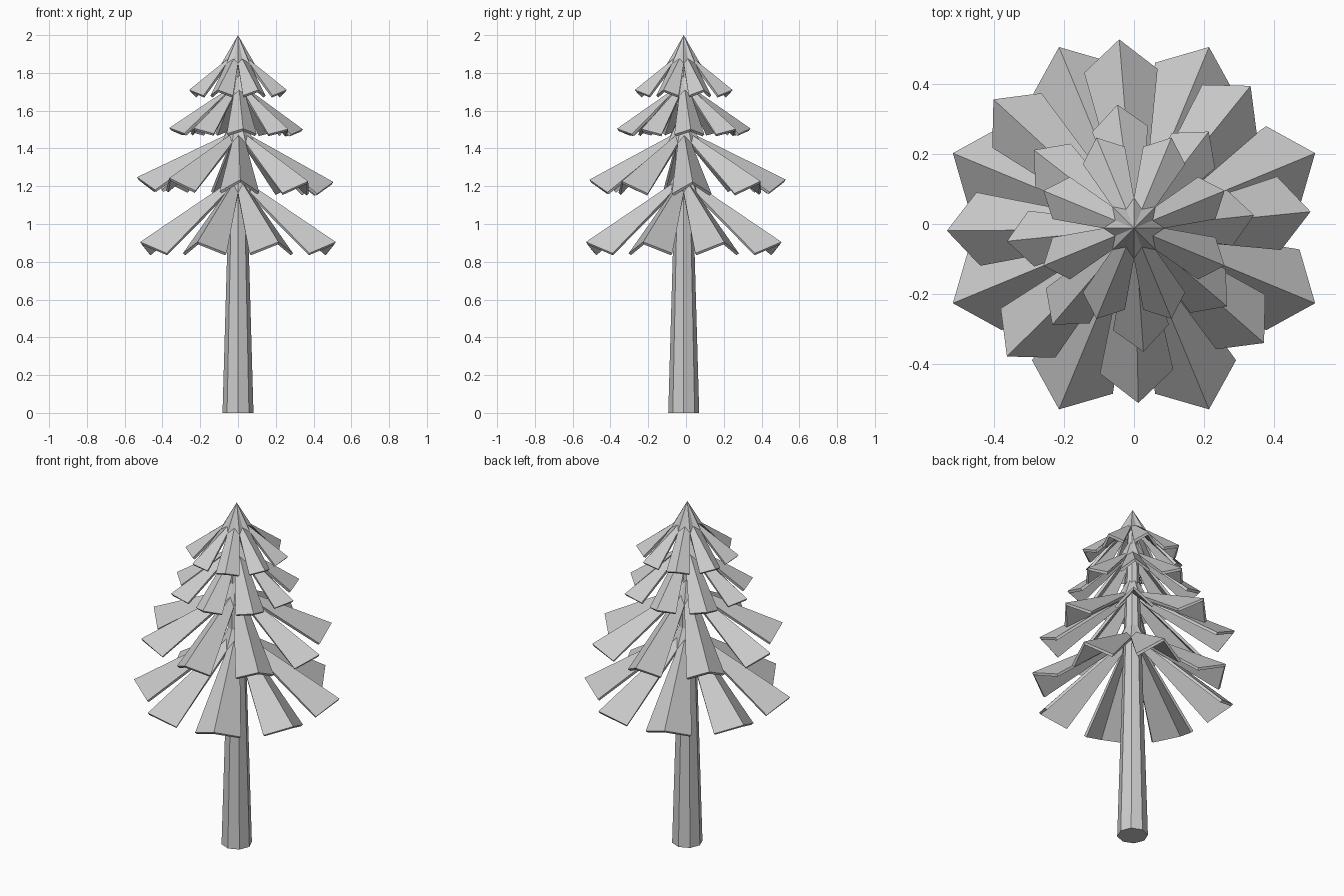
import bpy, bmesh
from math import radians, cos, sin

if "Cube" in bpy.data.objects:
    bpy.data.objects.remove(bpy.data.objects["Cube"])

N = 8          # boughs per tier
AXIS_Y = -0.012


def bough_tier(name, angle, apex_z, bend, valley, tip, corner, centre=(0, 0), tilt=0):
    """Star cap with eight folded boughs. bend/valley/tip are (radius, z),
    corner is (along, sideways, z). The centre shift grows towards the tips."""
    bm = bmesh.new()
    cy = AXIS_Y

    def polar(r, deg, z, side=0, shift=0):
        a = radians(deg)
        x = r * cos(a) - side * sin(a) + centre[0] * shift
        y = r * sin(a) + side * cos(a) + centre[1] * shift
        return bm.verts.new((x, y + cy, z + tilt * x))

    apex = bm.verts.new((0, cy, apex_z))
    step = 360 / N
    valleys = [polar(valley[0], angle + step * (i - 0.5), valley[1]) for i in range(N)]
    for i in range(N):
        a = angle + step * i
        right, left = valleys[i], valleys[(i + 1) % N]
        fold = polar(*[bend[0], a, bend[1]])
        end = polar(tip[0], a, tip[1], 0, 1)
        cr = polar(corner[0], a, corner[2], -corner[1], 1)
        cl = polar(corner[0], a, corner[2], corner[1], 1)
        # cap facets, then the two sides of the folded bough
        for f in ((apex, right, fold), (apex, fold, left),
                  (fold, right, cr, end), (fold, end, cl, left)):
            bm.faces.new(f)
    me = bpy.data.meshes.new(name)
    bm.to_mesh(me)
    bm.free()
    ob = bpy.data.objects.new(name, me)
    bpy.context.collection.objects.link(ob)
    mod = ob.modifiers.new("thickness", 'SOLIDIFY')
    mod.thickness = 0.016
    mod.offset = -1
    return ob


# Tapered eight-sided trunk
bpy.ops.mesh.primitive_cone_add(vertices=8, radius1=0.082, radius2=0.028,
                                depth=1.88, location=(0, AXIS_Y, 0.94),
                                rotation=(0, 0, radians(90)))
bpy.context.object.name = "trunk"

# Bough tiers from bottom to top
bough_tier("bottom_boughs", 22.5, 1.37, (0.065, 1.215), (0.095, 1.165),
           (0.56, 0.905), (0.46, 0.125, 0.845))
bough_tier("lower_middle_boughs", 3, 1.62, (0.065, 1.47), (0.095, 1.43),
           (0.52, 1.235), (0.43, 0.105, 1.17), (-0.015, 0.02), -0.024)
bough_tier("upper_middle_boughs", 6, 1.84, (0.06, 1.71), (0.085, 1.68),
           (0.355, 1.505), (0.285, 0.08, 1.477), (-0.01, 0), -0.01)
bough_tier("top_boughs", 22.5, 2.0, (0.058, 1.875), (0.087, 1.85),
           (0.28, 1.71), (0.225, 0.065, 1.68))
